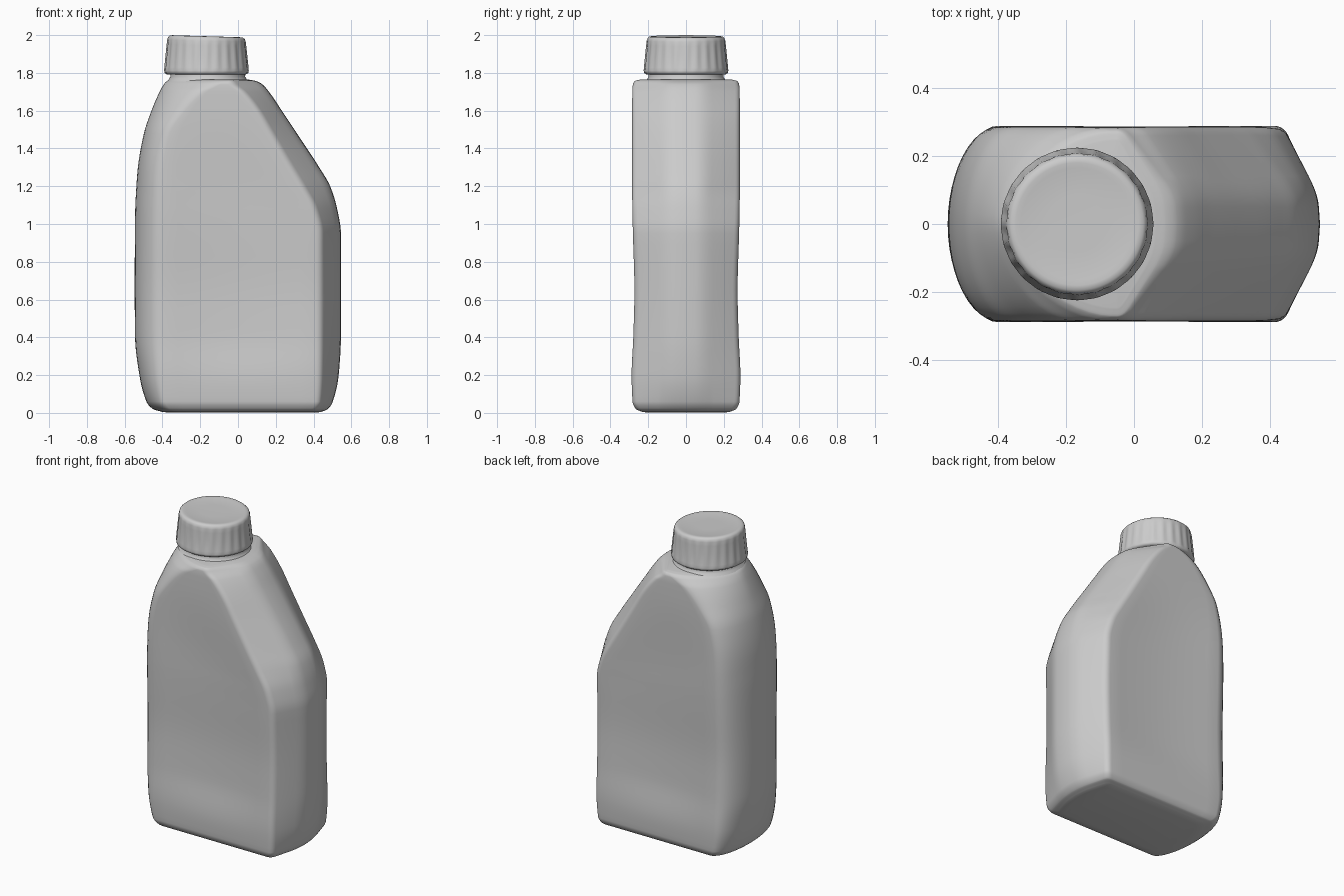
import bpy, bmesh, math
from mathutils import Vector

if "Cube" in bpy.data.objects:
    bpy.data.objects.remove(bpy.data.objects["Cube"])

# Body profile rows: z, left x, right x, panel left x, panel right x, half depth
ROWS = [
    (0.005, -0.40, 0.44, -0.30, 0.39, 0.23),
    (0.02, -0.45, 0.475, -0.36, 0.42, 0.265),
    (0.06, -0.485, 0.502, -0.385, 0.435, 0.283),
    (0.20, -0.522, 0.533, -0.40, 0.44, 0.288),
    (0.40, -0.545, 0.545, -0.40, 0.44, 0.279),
    (0.65, -0.547, 0.546, -0.40, 0.44, 0.273),
    (0.95, -0.546, 0.545, -0.40, 0.44, 0.281),
    (1.08, -0.544, 0.525, -0.40, 0.41, 0.284),
    (1.20, -0.538, 0.488, -0.40, 0.345, 0.285),
    (1.30, -0.53, 0.430, -0.395, 0.285, 0.285),
    (1.48, -0.498, 0.312, -0.36, 0.18, 0.285),
    (1.60, -0.458, 0.232, -0.28, 0.11, 0.285),
    (1.70, -0.415, 0.164, -0.18, 0.03, 0.284),
    (1.74, -0.392, 0.128, -0.10, -0.02, 0.281),
    (1.757, -0.375, 0.095, -0.07, -0.03, 0.271),
    (1.764, -0.35, 0.06, -0.06, -0.04, 0.245),
]


def interpolate(rows, steps):
    """Monotone cubic interpolation of every column over z."""
    sec = [[(b[k] - a[k]) / (b[0] - a[0]) for k in range(6)] for a, b in zip(rows, rows[1:])]

    def slope(i, k):
        if i == 0 or i == len(sec):
            return sec[max(0, i - 1)][k]
        p, q = sec[i - 1][k], sec[i][k]
        return 2 * p * q / (p + q) if p * q > 0 else 0.0

    out = []
    for i, (a, b) in enumerate(zip(rows, rows[1:])):
        h = b[0] - a[0]
        for s in range(steps):
            t = s / steps
            h1 = 2 * t**3 - 3 * t**2 + 1
            h2, h3 = t**3 - 2 * t**2 + t, t**3 - t**2
            out.append([h1 * a[k] + (1 - h1) * b[k] + h * (h2 * slope(i, k) + h3 * slope(i + 1, k))
                        for k in range(6)])
    out.append(list(rows[-1]))
    return out


def smoothstep(a, b, v):
    t = min(1, max(0, (v - a) / (b - a)))
    return t * t * (3 - 2 * t)


def rounded(prev, corner, nxt, size):
    """Quadratic curve replacing a corner."""
    p, c, n = Vector(prev), Vector(corner), Vector(nxt)
    a = c + (p - c).normalized() * min(size, (p - c).length * 0.45)
    b = c + (n - c).normalized() * min(size, (n - c).length * 0.45)
    return [a * (1 - t)**2 + c * 2 * t * (1 - t) + b * t * t for t in (0, .2, .4, .6, .8, 1)]


def section(z, xl, xr, pl, pr, yd):
    """Closed section: flat right end, chamfer, dented panel, round left end."""
    end, edge, left = (xr - 0.006, 0.09), (pr, yd), (pl, yd)
    half = [Vector((xr, 0))] + rounded((xr, 0), end, edge, 0.06)
    half += rounded(end, edge, left, 0.03)
    start = half[-1].x
    dent = 0.014 * smoothstep(0.12, 0.42, z) * (1 - smoothstep(1.1, 1.6, z))
    for i in range(1, 11):
        u = i / 10
        half.append(Vector((start + (pl - start) * u, yd - dent * math.sin(math.pi * u))))
    e = 2 / (2 - 0.3 * smoothstep(1.3, 1.75, z))
    for i in range(1, 13):
        a = math.pi / 2 * i / 12
        half.append(Vector((pl + (xl - pl) * math.sin(a)**e, yd * max(0, math.cos(a))**e)))
    half[-1].y = 0
    full = half + [Vector((p.x, -p.y)) for p in half[-2:0:-1]]
    return [(p.x, p.y, z) for p in full]


def loft(name, rings, angle):
    bm = bmesh.new()
    loops = [[bm.verts.new(p) for p in r] for r in rings]
    for a, b in zip(loops, loops[1:]):
        for i in range(len(a)):
            j = (i + 1) % len(a)
            bm.faces.new((a[i], a[j], b[j], b[i]))
    bm.faces.new(loops[0][::-1])
    bm.faces.new(loops[-1])
    bmesh.ops.recalc_face_normals(bm, faces=bm.faces)
    mesh = bpy.data.meshes.new(name)
    bm.to_mesh(mesh)
    bm.free()
    ob = bpy.data.objects.new(name, mesh)
    bpy.context.collection.objects.link(ob)
    bpy.ops.object.select_all(action='DESELECT')
    ob.select_set(True)
    bpy.context.view_layer.objects.active = ob
    bpy.ops.object.shade_smooth_by_angle(angle=math.radians(angle))
    return ob


def lathe(name, profile, cx, ribs=0, n=120):
    """Turned part; third profile value is the rib depth."""
    rings = []
    for r, z, d in profile:
        ring = []
        for i in range(n):
            a = 2 * math.pi * i / n
            rr = r - d * (0.5 - 0.5 * math.cos(ribs * a))
            x = rr * math.cos(a)
            tilt = 0.03 * (x + 0.2) * max(0, (z - 1.8) / 0.2)
            ring.append((cx + x, rr * math.sin(a), z - tilt))
        rings.append(ring)
    return loft(name, rings, 50)


# Bottle body with a small foot ring closing the base
rows = interpolate(ROWS, 5)
base = [(0.001, -0.36, 0.41, -0.27, 0.36, 0.20)]
loft("bottle_body", [section(*r) for r in base + rows], 45)

# Neck flaring into the shoulder
lathe("neck", [(0.215, 1.755, 0), (0.205, 1.768, 0), (0.198, 1.78, 0), (0.2, 1.82, 0)], -0.16)

# Ribbed screw cap
lathe("cap", [(0.19, 1.79, 0), (0.212, 1.793, 0), (0.222, 1.80, 0), (0.224, 1.812, 0.001),
              (0.223, 1.83, 0.006), (0.216, 1.90, 0.006), (0.211, 1.95, 0.005),
              (0.208, 1.975, 0.002), (0.203, 1.99, 0), (0.194, 1.998, 0),
              (0.18, 2.0, 0), (0.165, 1.997, 0), (0.08, 1.996, 0)], -0.167, ribs=24)
